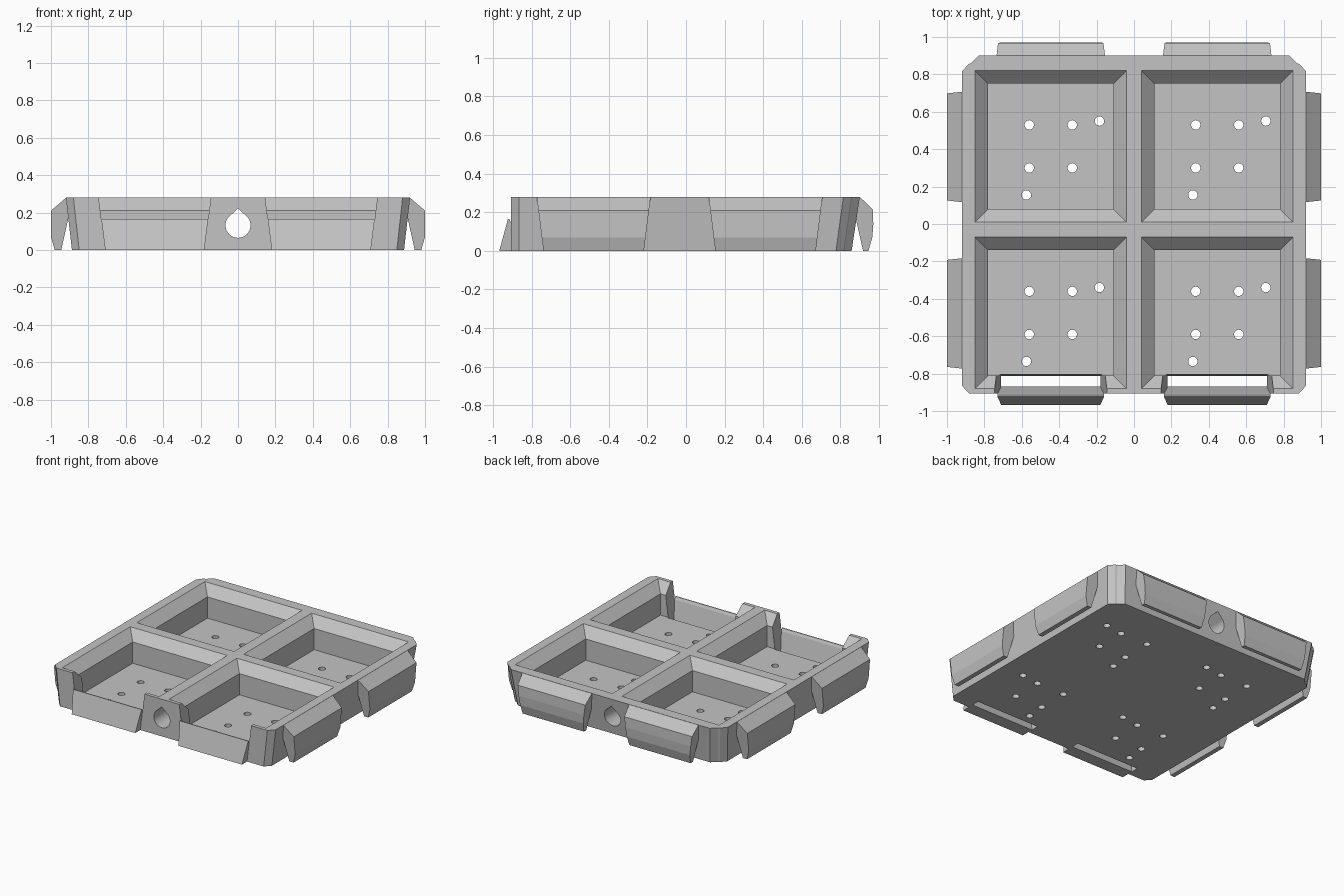
import bpy, bmesh, math

if "Cube" in bpy.data.objects:
    bpy.data.objects.remove(bpy.data.objects["Cube"])

TOP = 0.28
STEP = 0.89            # spacing of the repeated quarter cells

grey = bpy.data.materials.new("mid grey")
grey.diffuse_color = (0.55, 0.55, 0.55, 1)
grey.use_nodes = True
grey.node_tree.nodes["Principled BSDF"].inputs["Base Color"].default_value = grey.diffuse_color


def finish(bm, name):
    bmesh.ops.recalc_face_normals(bm, faces=bm.faces)
    me = bpy.data.meshes.new(name)
    bm.to_mesh(me)
    bm.free()
    me.materials.append(grey)
    ob = bpy.data.objects.new(name, me)
    bpy.context.collection.objects.link(ob)
    return ob


def loft(bm, rings):
    """Closed solid through rings of equal point count."""
    vs = [[bm.verts.new(p) for p in r] for r in rings]
    n = len(vs[0])
    for a, b in zip(vs, vs[1:]):
        for i in range(n):
            j = (i + 1) % n
            bm.faces.new((a[i], a[j], b[j], b[i]))
    bm.faces.new(vs[0][::-1])
    bm.faces.new(vs[-1])


def bar(bm, profile, centre, half, along_x=True, sign=1):
    """Extrude an (outward, z) profile; ends flare with height."""
    rings = []
    for s in (-1, 1):
        ring = []
        for d, z in profile:
            u = centre + s * (half + 0.125 * z)
            ring.append((u, d * sign, z) if along_x else (d * sign, u, z))
        rings.append(ring)
    loft(bm, rings)


def rect(x0, x1, y0, y1, g, z):
    return [(x0 - g, y0 - g, z), (x1 + g, y0 - g, z),
            (x1 + g, y1 + g, z), (x0 - g, y1 + g, z)]


# tray body: chamfered outline, sides and back leaning inwards at the base
half_outline = [(0.88, -0.907), (0.92, -0.865), (0.92, 0.815),
                (0.885, 0.855), (0.87, 0.86), (0.83, 0.90)]
outline = half_outline + [(-x, y) for x, y in reversed(half_outline)]
base = [(x * 0.965, y * 0.953 if y > 0 else y, 0) for x, y in outline]
bm = bmesh.new()
loft(bm, [base, [(x, y, TOP) for x, y in outline]])
tray = finish(bm, "tray_body")

cutters = []

# four pockets with sloped rims
bm = bmesh.new()
for i in (0, 1):
    for j in (0, 1):
        r = (-0.78 + i * STEP, -0.11 + i * STEP, 0.08 - j * STEP, 0.75 - j * STEP)
        loft(bm, [rect(*r, 0, 0.05), rect(*r, 0, 0.21), rect(*r, 0.09, 0.30)])
cutters.append(finish(bm, "pocket_cutter"))

# front wall openings and the slots below them
bm = bmesh.new()
for s in (-1, 1):
    bar(bm, [(-1.1, -0.04), (-0.817, -0.04), (-0.804, 0.052),
             (-0.78, 0.052), (-0.78, 0.32), (-1.1, 0.32)], s * STEP / 2, 0.265)
cutters.append(finish(bm, "front_opening_cutter"))

# drain holes
bm = bmesh.new()
spots = [(-0.56, 0.53), (-0.33, 0.53), (-0.185, 0.55),
         (-0.56, 0.30), (-0.33, 0.30), (-0.575, 0.155)]
for i in (0, 1):
    for j in (0, 1):
        for x, y in spots:
            ring = [(x + i * STEP + 0.025 * math.cos(a), y - j * STEP + 0.025 * math.sin(a))
                    for a in (k * math.tau / 20 for k in range(20))]
            loft(bm, [[(*p, -0.05) for p in ring], [(*p, 0.1) for p in ring]])
cutters.append(finish(bm, "drain_hole_cutter"))

# teardrop channel through the middle rib
bm = bmesh.new()
drop = [(0, 0.222)]
for k in range(25):
    a = math.radians(40 - k * 260 / 24)
    drop.append((0.067 * math.cos(a), 0.132 + 0.067 * math.sin(a)))
loft(bm, [[(x, -1.1, z) for x, z in drop], [(x, 1.1, z) for x, z in drop]])
cutters.append(finish(bm, "channel_cutter"))

for c in cutters:
    m = tray.modifiers.new(c.name, 'BOOLEAN')
    m.operation = 'DIFFERENCE'
    m.solver = 'EXACT'
    m.object = c
bpy.context.view_layer.update()
dg = bpy.context.evaluated_depsgraph_get()
cut_mesh = bpy.data.meshes.new_from_object(tray.evaluated_get(dg))
tray.modifiers.clear()
tray.data = cut_mesh
for c in cutters:
    bpy.data.objects.remove(c)

# hanging hooks on both sides
side_hook = [(0.919, TOP), (1.0, 0.21), (1.0, 0.07), (0.98, 0), (0.945, 0),
             (0.907, 0.17), (0.87, 0.17), (0.87, 0.275)]
for sign, label in ((-1, "left"), (1, "right")):
    bm = bmesh.new()
    for c in (-0.478, -0.478 + STEP):
        bar(bm, side_hook, c, 0.26, False, sign)
    finish(bm, label + "_hooks")

# hanging hooks along the back
bm = bmesh.new()
for s in (-1, 1):
    bar(bm, [(0.899, TOP), (0.967, 0.215), (0.97, 0.14), (0.965, 0.07), (0.945, 0),
             (0.917, 0), (0.882, 0.155), (0.85, 0.155), (0.85, 0.275)], s * STEP / 2, 0.255)
finish(bm, "back_hooks")

# upright catch lips across the front openings
bm = bmesh.new()
for s in (-1, 1):
    bar(bm, [(-0.967, 0), (-0.922, 0.165), (-0.915, 0.165), (-0.905, 0.145),
             (-0.87, 0)], s * STEP / 2, 0.265)
finish(bm, "front_lips")
